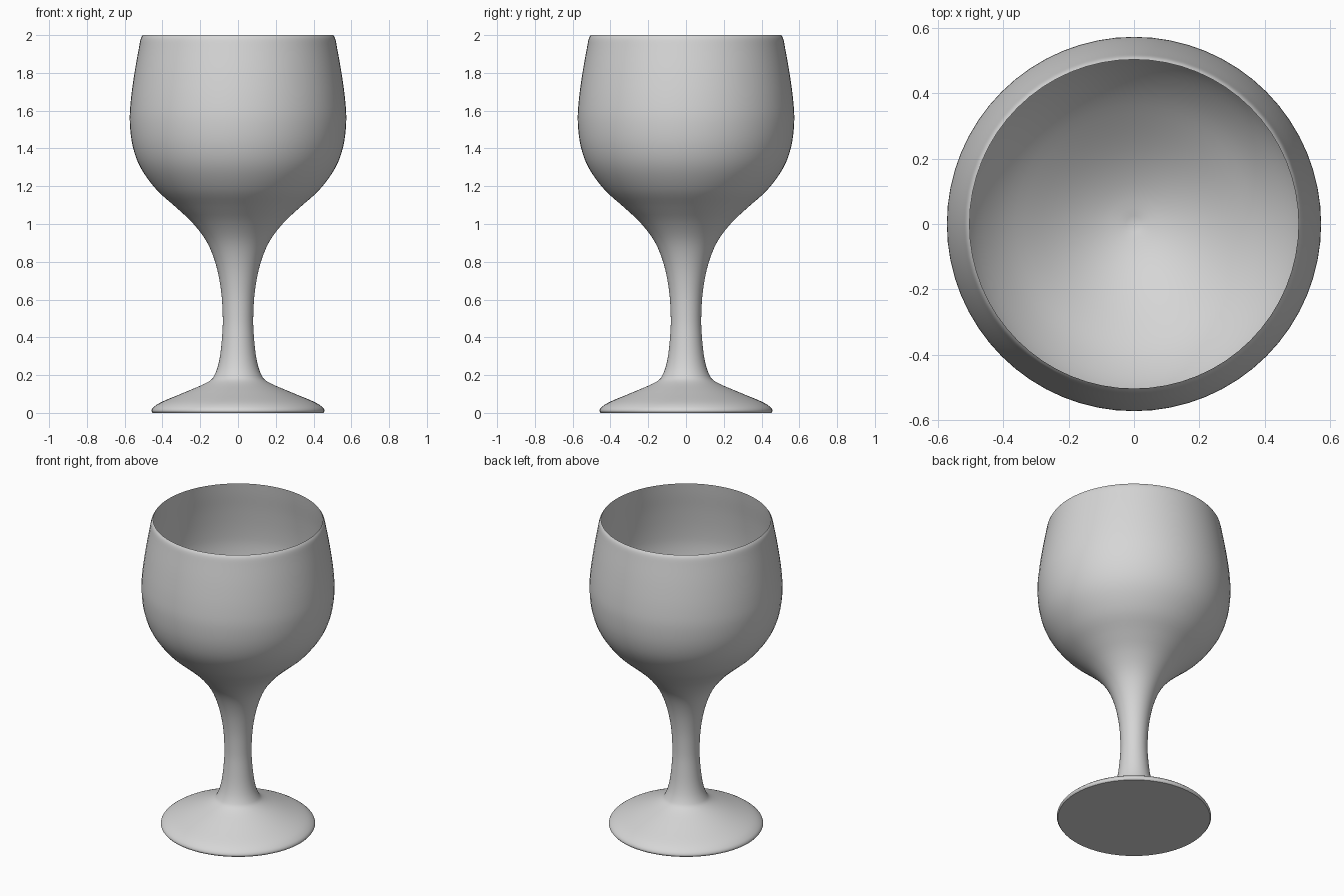
import bpy
import bmesh
import math
from mathutils import Vector

old = bpy.data.objects.get("Cube")
if old:
    bpy.data.objects.remove(old, do_unlink=True)

SEGMENTS = 64

# Plain grey material
grey = bpy.data.materials.new("light_grey")
grey.use_nodes = True
colour = (0.67, 0.67, 0.67, 1)
grey.diffuse_color = colour
grey.node_tree.nodes["Principled BSDF"].inputs["Base Color"].default_value = colour


def smooth_path(points, steps=4):
    """Catmull-Rom curve through (radius, height) points."""
    pts = [Vector(p) for p in points]
    pts = [2 * pts[0] - pts[1]] + pts + [2 * pts[-1] - pts[-2]]
    path = []
    for a, b, c, d in zip(pts, pts[1:], pts[2:], pts[3:]):
        for i in range(steps):
            t = i / steps
            path.append(0.5 * (2 * b + (c - a) * t + (2 * a - 5 * b + 4 * c - d) * t ** 2
                               + (3 * b - a - 3 * c + d) * t ** 3))
    return path + [pts[-2]]


def lathe(name, path):
    """Spin a profile about the z axis."""
    bm = bmesh.new()
    verts = [bm.verts.new((p.x, 0, p.y)) for p in path]
    edges = [bm.edges.new(pair) for pair in zip(verts, verts[1:])]
    bmesh.ops.spin(bm, geom=verts + edges, cent=(0, 0, 0), axis=(0, 0, 1),
                   angle=math.tau, steps=SEGMENTS, use_merge=True)
    bmesh.ops.remove_doubles(bm, verts=bm.verts, dist=0.0005)
    bmesh.ops.recalc_face_normals(bm, faces=bm.faces)
    mesh = bpy.data.meshes.new(name)
    bm.to_mesh(mesh)
    bm.free()
    mesh.materials.append(grey)
    obj = bpy.data.objects.new(name, mesh)
    bpy.context.collection.objects.link(obj)
    bpy.ops.object.select_all(action="DESELECT")
    obj.select_set(True)
    bpy.context.view_layer.objects.active = obj
    bpy.ops.object.shade_smooth_by_angle(angle=math.radians(40))


# Outside: foot edge, stem and bowl, curling in at the rim
outer = smooth_path([
    (0.452, 0), (0.458, 0.012), (0.445, 0.032), (0.4, 0.06), (0.28, 0.11), (0.16, 0.163),
    (0.122, 0.205), (0.097, 0.29), (0.083, 0.42), (0.081, 0.52), (0.09, 0.65),
    (0.117, 0.785), (0.165, 0.905), (0.24, 1.005), (0.33, 1.09), (0.43, 1.18),
    (0.514, 1.295), (0.557, 1.41), (0.573, 1.54), (0.567, 1.66), (0.548, 1.8),
    (0.525, 1.93), (0.515, 1.98), (0.504, 2)])

# Inside of the bowl, from the rim down to the centre
inner = smooth_path([
    (0.504, 2), (0.516, 1.92), (0.536, 1.8), (0.554, 1.66), (0.559, 1.55),
    (0.543, 1.42), (0.5, 1.305), (0.415, 1.19), (0.31, 1.095),
    (0.2, 1.015), (0.1, 0.965), (0, 0.94)])

# The flat underside starts the profile
lathe("goblet", [Vector((0, 0))] + outer + inner)
